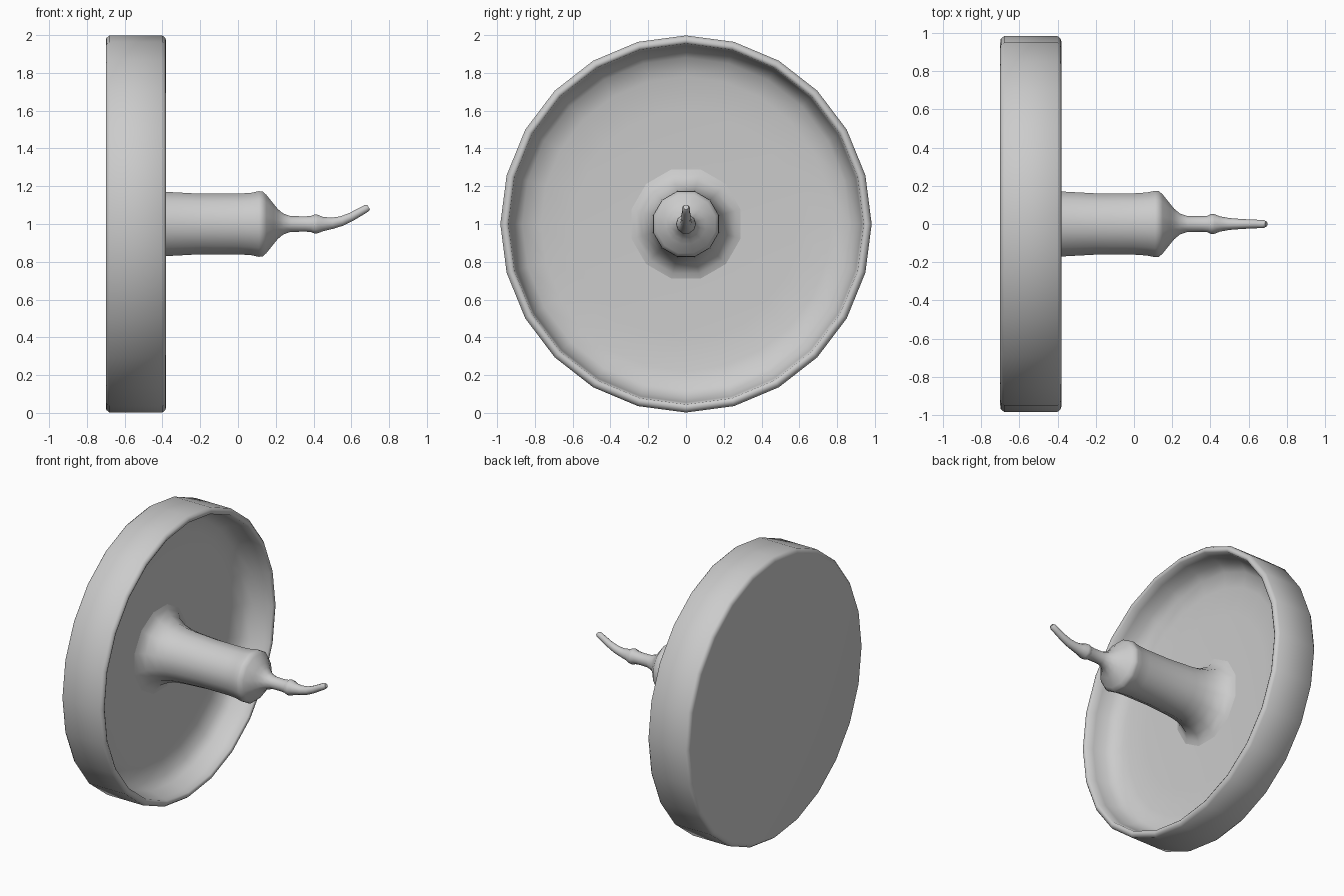
import bpy, bmesh, math

if "Cube" in bpy.data.objects:
    bpy.data.objects.remove(bpy.data.objects["Cube"])


def loft(name, rings, sides, y_scale=1.0, offset=0.0, angle=40):
    """Skin round rings given as (x, z, radius, tilt in degrees) along x, capped at both ends."""
    bm = bmesh.new()
    loops = []
    for x, z, r, tilt in rings:
        t = math.radians(tilt)
        loop = []
        for i in range(sides):
            a = offset + 2 * math.pi * i / sides
            u, v = r * math.cos(a) * y_scale, r * math.sin(a)
            loop.append(bm.verts.new((x - v * math.sin(t), u, z + v * math.cos(t))))
        loops.append(loop)
    for a, b in zip(loops, loops[1:]):
        for i in range(sides):
            j = (i + 1) % sides
            bm.faces.new((a[i], a[j], b[j], b[i]))
    bm.faces.new(loops[0])
    bm.faces.new(loops[-1])
    bmesh.ops.recalc_face_normals(bm, faces=bm.faces)
    mesh = bpy.data.meshes.new(name)
    bm.to_mesh(mesh)
    bm.free()
    obj = bpy.data.objects.new(name, mesh)
    bpy.context.collection.objects.link(obj)
    bpy.ops.object.select_all(action='DESELECT')
    obj.select_set(True)
    bpy.context.view_layer.objects.active = obj
    bpy.ops.object.shade_smooth_by_angle(angle=math.radians(angle))
    return obj


def straight(profile):
    return [(x, 1.0, r, 0) for x, r in profile]


# Shallow round dish: flat back, rounded rim, curved inner wall, and floor
# rising smoothly into the central hub, which narrows to a thin neck
dish = [(-0.70, 0.965), (-0.697, 0.985), (-0.68, 0.998), (-0.40, 0.998),
        (-0.385, 0.985), (-0.38, 0.97), (-0.388, 0.955), (-0.44, 0.945),
        (-0.52, 0.925), (-0.57, 0.88), (-0.595, 0.78), (-0.605, 0.60),
        (-0.61, 0.20)]
loft("dish", straight(dish), 24, y_scale=0.985, angle=60)

# Central hub with a flared base and a shoulder
hub = [(-0.612, 0.31), (-0.60, 0.27), (-0.57, 0.232), (-0.51, 0.20),
       (-0.45, 0.184), (-0.38, 0.176), (-0.20, 0.166), (0.0, 0.166),
       (0.07, 0.171), (0.11, 0.18), (0.13, 0.178), (0.15, 0.16),
       (0.19, 0.108), (0.21, 0.083), (0.24, 0.057), (0.28, 0.043),
       (0.36, 0.042), (0.395, 0.046)]
loft("hub", straight(hub), 12, offset=math.radians(15), angle=60)

# Small collar and upward curving tip
tip = [(0.385, 1.0, 0.044, 0), (0.405, 1.0, 0.053, 0), (0.42, 1.0, 0.052, 0),
       (0.45, 1.0, 0.040, 2), (0.50, 1.004, 0.031, 9), (0.55, 1.016, 0.027, 18),
       (0.60, 1.038, 0.024, 27), (0.65, 1.066, 0.022, 32), (0.68, 1.083, 0.021, 30),
       (0.692, 1.089, 0.014, 30)]
loft("curved_tip", tip, 10, angle=60)
